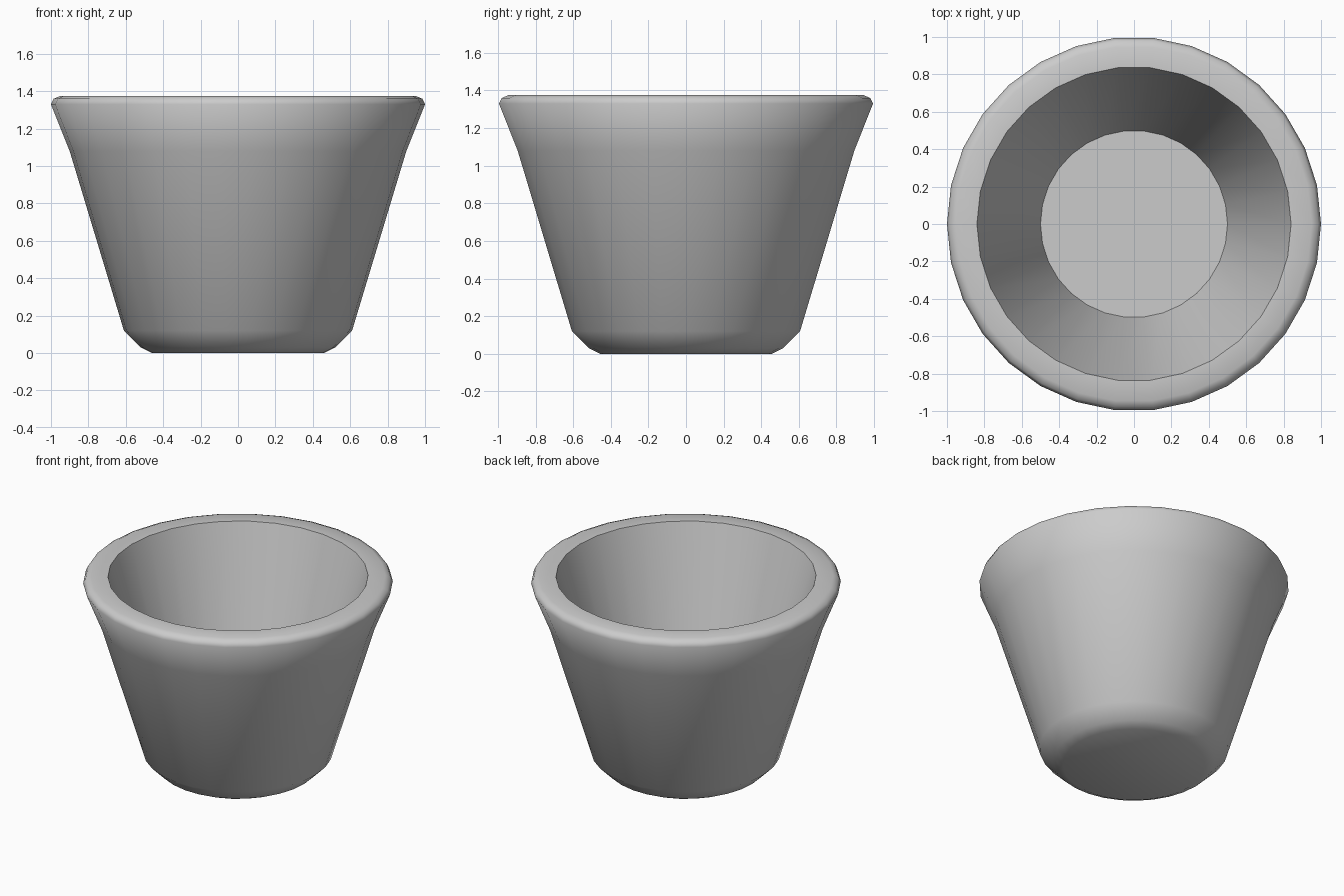
import bpy
import math

if "Cube" in bpy.data.objects:
    bpy.data.objects.remove(bpy.data.objects["Cube"])

SIDES = 30

# Profile (radius, height): underside, outer wall, rim, inner wall, inner floor
profile = [(0.47, 0.004), (0.52, 0.03), (0.61, 0.12), (0.90, 1.08),
           (1.00, 1.33), (0.985, 1.36), (0.95, 1.375), (0.84, 1.375), (0.50, 0.22)]
profile[0] = (0.46, 0.0)

# Revolve the profile into rings
verts, faces = [], []
for r, z in profile:
    for i in range(SIDES):
        a = 2 * math.pi * i / SIDES
        verts.append((r * math.cos(a), r * math.sin(a), z))
for k in range(len(profile) - 1):
    for i in range(SIDES):
        j = (i + 1) % SIDES
        a, b = k * SIDES, (k + 1) * SIDES
        faces.append((a + i, a + j, b + j, b + i))

# Underside and inner floor caps
faces.append(tuple(reversed(range(SIDES))))
faces.append(tuple(range((len(profile) - 1) * SIDES, len(profile) * SIDES)))

mesh = bpy.data.meshes.new("flower_pot")
mesh.from_pydata(verts, [], faces)
mesh.update()
pot = bpy.data.objects.new("flower_pot", mesh)
bpy.context.collection.objects.link(pot)

# Smooth walls with crisp inner rim and floor edges
bpy.context.view_layer.objects.active = pot
pot.select_set(True)
bpy.ops.object.shade_smooth_by_angle(angle=math.radians(50))
